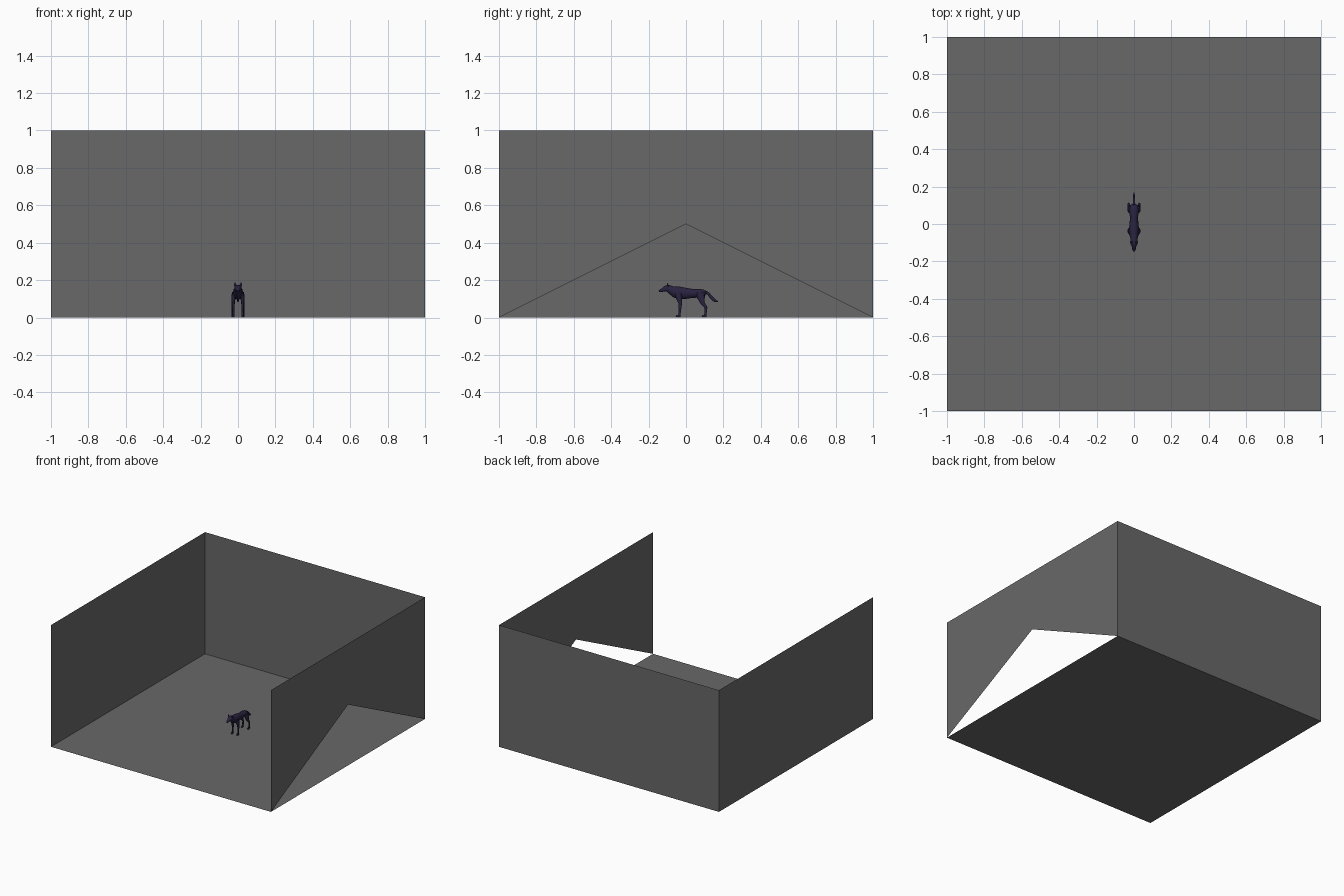
import bpy
import bmesh
from math import cos, sin, pi
from mathutils import Vector, Matrix

cube = bpy.data.objects.get("Cube")
if cube:
    bpy.data.objects.remove(cube, do_unlink=True)

UNIT = 0.01   # animal parts are written in hundredths
SIDES = 10


def make_material(name, colour):
    mat = bpy.data.materials.new(name)
    mat.use_nodes = True
    mat.diffuse_color = colour
    shader = next(n for n in mat.node_tree.nodes if n.type == "BSDF_PRINCIPLED")
    shader.inputs["Base Color"].default_value = colour
    shader.inputs["Roughness"].default_value = 0.8
    return mat


fur = make_material("dark_fur", (0.022, 0.016, 0.05, 1))
plaster = make_material("grey_plaster", (0.14, 0.14, 0.14, 1))


def add_object(name, bm, mat, smooth=False, mirror=False):
    mesh = bpy.data.meshes.new(name)
    bm.to_mesh(mesh)
    bm.free()
    mesh.materials.append(mat)
    obj = bpy.data.objects.new(name, mesh)
    bpy.context.collection.objects.link(obj)
    if smooth:
        bpy.ops.object.select_all(action="DESELECT")
        obj.select_set(True)
        bpy.context.view_layer.objects.active = obj
        bpy.ops.object.shade_smooth_by_angle(angle=pi / 3)
    if mirror:
        obj.modifiers.new("Mirror", "MIRROR")
    return obj


def panel(name, points):
    """A single flat sheet through the given corners."""
    bm = bmesh.new()
    bm.faces.new([bm.verts.new(p) for p in points])
    bmesh.ops.triangulate(bm, faces=bm.faces[:])
    return add_object(name, bm, plaster)


def loft(name, sections, mirror=False):
    """Skin ellipses along a path; section = x, y, z, half width, half depth."""
    bm = bmesh.new()
    centres = [Vector(s[:3]) for s in sections]
    side = Vector((1, 0, 0))
    rings = []
    for i, (*_, width, depth) in enumerate(sections):
        tangent = centres[min(i + 1, len(centres) - 1)] - centres[max(i - 1, 0)]
        across = tangent.cross(side).normalized()
        ring = []
        for k in range(SIDES):
            a = 2 * pi * k / SIDES
            p = centres[i] + side * width * cos(a) + across * depth * sin(a)
            ring.append(bm.verts.new(p * UNIT))
        rings.append(ring)
    for lower, upper in zip(rings, rings[1:]):
        for k in range(SIDES):
            n = (k + 1) % SIDES
            bm.faces.new((lower[k], lower[n], upper[n], upper[k]))
    bm.faces.new(rings[0])
    bm.faces.new(rings[-1])
    bmesh.ops.recalc_face_normals(bm, faces=bm.faces[:])
    return add_object(name, bm, fur, smooth=True, mirror=mirror)


def paw(name, x, y):
    bm = bmesh.new()
    place = Matrix.Translation(Vector((x, y, 0.7)) * UNIT)
    size = Matrix.Diagonal((0.8, 1.3, 0.7, 1 / UNIT)) * UNIT
    bmesh.ops.create_uvsphere(bm, u_segments=SIDES, v_segments=6, radius=1,
                              matrix=place @ size)
    return add_object(name, bm, fur, smooth=True, mirror=True)


# Open-fronted room
panel("floor", [(-1, -1, 0), (1, -1, 0), (1, 1, 0), (-1, 1, 0)])
panel("back_wall", [(-1, 1, 0), (1, 1, 0), (1, 1, 1), (-1, 1, 1)])
panel("right_wall", [(-1, -1, 0), (-1, 1, 0), (-1, 1, 1), (-1, -1, 1)])
# Side wall with a triangular opening
panel("left_wall", [(1, -1, 0), (1, -1, 1), (1, 1, 1), (1, 1, 0), (1, 0, 0.5)])

# Body from rump to shoulders, then neck, head and muzzle
loft("body", [(0, y, z, w, d) for y, z, w, d in (
    (10.8, 13.4, 0.9, 0.8), (9.6, 13.1, 2.3, 1.9), (7, 13, 2.7, 2.5),
    (3.5, 12.9, 2.1, 2.5), (0, 12.9, 2.4, 3.1), (-3.5, 13.1, 2.8, 3.6),
    (-6, 13.7, 2.4, 3.1), (-8, 14.7, 1.9, 2.4), (-9.7, 15.6, 2, 2),
    (-11.2, 15.4, 1.7, 1.6), (-12.3, 14.8, 1.1, 1.1),
    (-13.8, 14.3, 0.9, 0.8), (-14.5, 14.1, 0.5, 0.5))])

loft("ears", [(1.3, -9.6, 16.6, 0.8, 0.5), (1.5, -9.9, 17.6, 0.6, 0.4),
              (1.6, -10.2, 18.7, 0.1, 0.1)], mirror=True)

loft("tail", [(0, 10, 14, 0.6, 0.7), (0, 12, 12.7, 0.6, 0.8),
              (0, 14, 10.2, 0.6, 0.9), (0, 15.5, 9, 0.5, 0.8),
              (0, 17, 8.5, 0.1, 0.2)])

# Legs and paws, mirrored across the body
loft("front_legs", [(2.1, -4.2, 13, 1.1, 1.8), (2.4, -3.8, 10.5, 1.1, 1.7),
                    (2.5, -3.1, 7.8, 0.8, 1.1), (2.5, -3.2, 4.5, 0.6, 0.7),
                    (2.5, -3.5, 1.8, 0.6, 0.6), (2.5, -3.7, 0.5, 0.6, 0.7)],
     mirror=True)
loft("hind_legs", [(2, 7.8, 13.5, 1.2, 2), (2.4, 8, 10.8, 1.2, 2.2),
                   (2.7, 8.9, 7.8, 0.9, 1.2), (2.8, 10.7, 5.2, 0.6, 0.8),
                   (2.8, 10.5, 2.5, 0.6, 0.6), (2.8, 10.1, 0.6, 0.6, 0.7)],
     mirror=True)
paw("front_paws", 2.5, -4.2)
paw("hind_paws", 2.8, 9.7)
